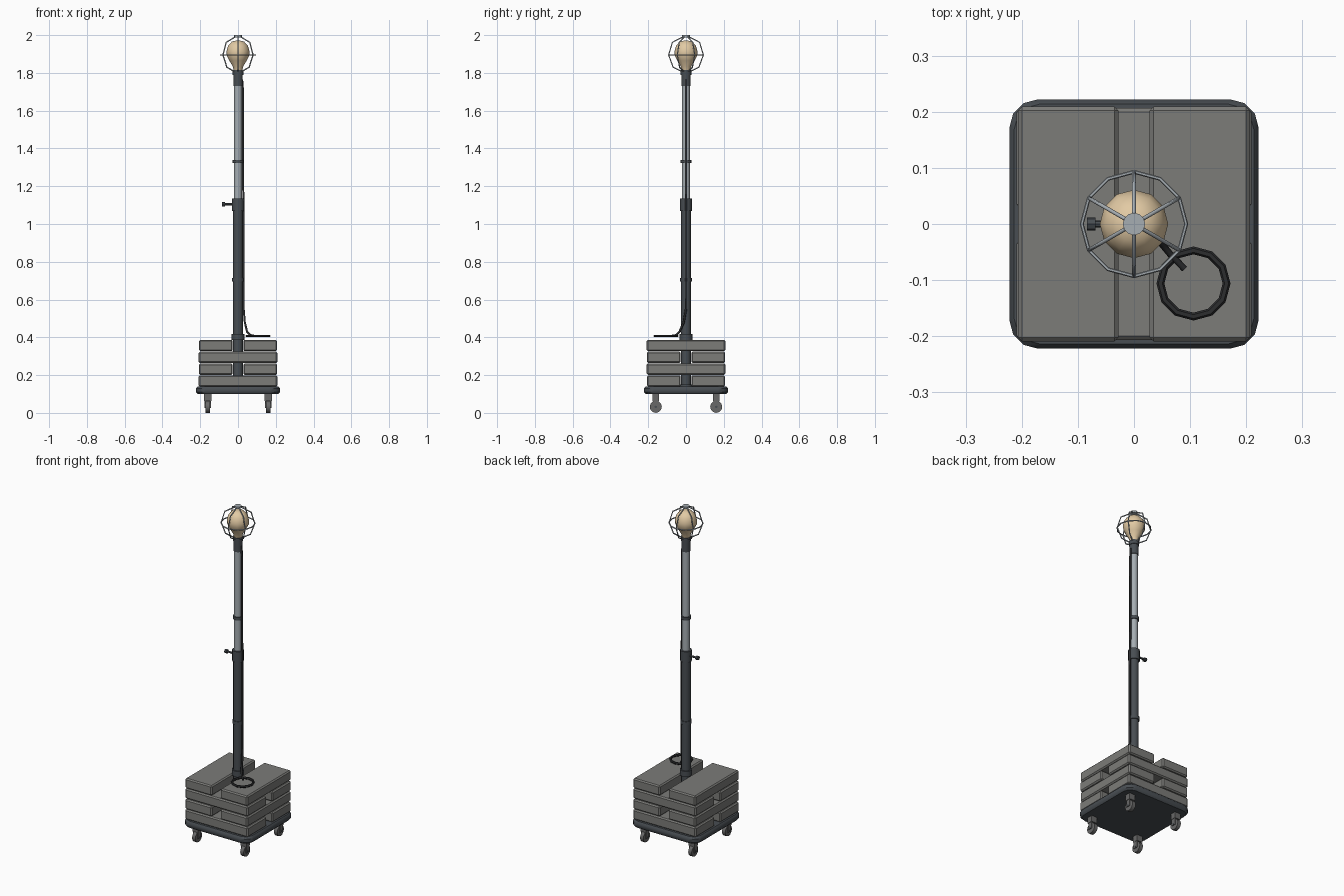
import bpy, math
from mathutils import Vector

if "Cube" in bpy.data.objects:
    bpy.data.objects.remove(bpy.data.objects["Cube"])


def mat(name, r, g, b):
    m = bpy.data.materials.new(name)
    m.diffuse_color = (r, g, b, 1)
    m.use_nodes = True
    m.node_tree.nodes["Principled BSDF"].inputs["Base Color"].default_value = m.diffuse_color
    return m


DARK = mat("dark_painted_steel", 0.065, 0.075, 0.085)
STEEL = mat("galvanised_steel", 0.38, 0.42, 0.45)
CONCRETE = mat("concrete_grey", 0.20, 0.20, 0.19)
BLACK = mat("black_rubber", 0.025, 0.026, 0.028)
WHEEL = mat("wheel_grey", 0.14, 0.14, 0.14)
GLASS = mat("warm_bulb", 0.76, 0.59, 0.37)


def finish(o, name, m, smooth=False):
    o.name = name
    o.data.materials.clear()
    o.data.materials.append(m)
    if smooth:
        bpy.ops.object.select_all(action='DESELECT')
        o.select_set(True)
        bpy.context.view_layer.objects.active = o
        bpy.ops.object.shade_smooth_by_angle(angle=math.radians(40))
    return o


def box(name, m, lo, hi, bevel=0.0, seg=1):
    lo, hi = Vector(lo), Vector(hi)
    bpy.ops.mesh.primitive_cube_add(size=1, location=(lo + hi) / 2)
    o = bpy.context.object
    o.scale = hi - lo
    bpy.ops.object.transform_apply(location=False, rotation=False, scale=True)
    if bevel:
        b = o.modifiers.new("bevel", 'BEVEL')
        b.width, b.segments = bevel, seg
    return finish(o, name, m)


def cyl(name, m, r, a, b, n=12):
    a, b = Vector(a), Vector(b)
    bpy.ops.mesh.primitive_cylinder_add(vertices=n, radius=r, depth=(b - a).length,
                                        location=(a + b) / 2)
    o = bpy.context.object
    o.rotation_euler = (b - a).to_track_quat('Z', 'Y').to_euler()
    return finish(o, name, m, True)


def post(name, m, r, z0, z1, n=12):
    return cyl(name, m, r, (0, 0, z0), (0, 0, z1), n)


def torus(name, m, loc, R, r, n=12, k=6):
    bpy.ops.mesh.primitive_torus_add(major_radius=R, minor_radius=r, major_segments=n,
                                     minor_segments=k, location=loc)
    return finish(bpy.context.object, name, m, True)


def tube(name, m, pts, r, res=1):
    c = bpy.data.curves.new(name, 'CURVE')
    c.dimensions, c.bevel_depth, c.bevel_resolution = '3D', r, res
    c.use_fill_caps = True
    s = c.splines.new('POLY')
    s.points.add(len(pts) - 1)
    for p, q in zip(s.points, pts):
        p.co = (*q, 1)
    o = bpy.data.objects.new(name, c)
    bpy.context.collection.objects.link(o)
    return finish(o, name, m)


# base plate: rounded square outline, softened rim
R, C = 0.222, 0.05
outline = []
for q in range(4):
    cx = (R - C) * (1 if q in (0, 3) else -1)
    cy = (R - C) * (1 if q < 2 else -1)
    for i in range(4):
        a = math.radians(90 * q + 30 * i)
        outline.append((cx + C * math.cos(a), cy + C * math.sin(a)))
N = len(outline)
verts = []
for z, s in ((0.10, 0.965), (0.11, 1), (0.13, 1), (0.14, 0.965)):
    verts += [(x * s, y * s, z) for x, y in outline]
faces = [tuple(reversed(range(N))), tuple(range(3 * N, 4 * N))]
for k in range(3):
    for i in range(N):
        j = (i + 1) % N
        faces.append((k * N + i, k * N + j, (k + 1) * N + j, (k + 1) * N + i))
me = bpy.data.meshes.new("base_plate")
me.from_pydata(verts, [], faces)
plate = bpy.data.objects.new("base_plate", me)
bpy.context.collection.objects.link(plate)
finish(plate, "base_plate", DARK, True)

# ballast slabs, two per layer, direction alternating
for k in range(4):
    z0 = 0.139 + k * 0.0625
    for s in (-1, 1):
        u = sorted((s * 0.028, s * 0.207))
        lo, hi = (u[0], -0.209, z0), (u[1], 0.209, z0 + 0.06)
        if k % 2 == 0:
            lo, hi = (lo[1], lo[0], lo[2]), (hi[1], hi[0], hi[2])
        box("ballast_slab", CONCRETE, lo, hi, 0.007)

# casters
for x in (-0.16, 0.16):
    for y in (-0.16, 0.16):
        cyl("caster_wheel", WHEEL, 0.032, (x - 0.011, y, 0.032), (x + 0.011, y, 0.032), 12)
        cyl("caster_axle", DARK, 0.007, (x - 0.018, y, 0.032), (x + 0.018, y, 0.032), 6)
        box("caster_housing", WHEEL, (x - 0.019, y - 0.017, 0.064), (x + 0.019, y + 0.017, 0.101))
        for s in (-1, 1):
            box("caster_fork", WHEEL, (x + s * 0.015 - 0.002, y - 0.014, 0.025),
                (x + s * 0.015 + 0.002, y + 0.014, 0.066))

# telescopic mast with collars
post("lower_mast", DARK, 0.026, 0.13, 1.10)
post("upper_mast", STEEL, 0.021, 1.08, 1.75)
post("mast_foot", DARK, 0.034, 0.138, 0.15)
post("mast_collar", DARK, 0.034, 0.385, 0.418)
post("clamp_collar", DARK, 0.032, 1.07, 1.135)
post("cable_clip_low", DARK, 0.031, 0.695, 0.715)
post("cable_clip_high", DARK, 0.028, 1.322, 1.34)
cyl("clamp_screw", DARK, 0.006, (-0.028, 0, 1.105), (-0.07, 0, 1.105), 8)
cyl("clamp_knob", DARK, 0.012, (-0.069, 0, 1.105), (-0.084, 0, 1.105), 8)

# lamp socket
post("lamp_socket", DARK, 0.025, 1.73, 1.80)
post("socket_rim", DARK, 0.028, 1.79, 1.815)

# bulb: revolved profile
prof = [(0.022, 1.81), (0.028, 1.835), (0.046, 1.865), (0.059, 1.89),
        (0.061, 1.915), (0.052, 1.945), (0.032, 1.966)]
verts = [(r * math.cos(math.tau * i / 12), r * math.sin(math.tau * i / 12), z)
         for r, z in prof for i in range(12)] + [(0, 0, 1.973)]
faces = [(k * 12 + i, k * 12 + (i + 1) % 12, (k + 1) * 12 + (i + 1) % 12, (k + 1) * 12 + i)
         for k in range(len(prof) - 1) for i in range(12)]
top = (len(prof) - 1) * 12
faces += [(top + i, top + (i + 1) % 12, len(verts) - 1) for i in range(12)]
faces.append(tuple(reversed(range(12))))
me = bpy.data.meshes.new("bulb")
me.from_pydata(verts, [], faces)
bulb = bpy.data.objects.new("bulb", me)
bpy.context.collection.objects.link(bulb)
finish(bulb, "bulb", GLASS, True)

# wire cage: six ribs, waist ring and top cap
for i in range(6):
    a = math.radians(30 + 60 * i)
    tube("cage_rib", STEEL, [(r * math.cos(a), r * math.sin(a), z) for r, z in
                             ((0.024, 1.808), (0.068, 1.83), (0.092, 1.895),
                              (0.072, 1.962), (0.012, 1.993))], 0.0035)
torus("cage_ring", STEEL, (0, 0, 1.895), 0.093, 0.0035)
post("cage_cap", STEEL, 0.02, 1.988, 2.0)

# power cable down the mast and coil on the slabs
tube("power_cable", BLACK, [(0.022, 0, 1.765), (0.027, 0, 1.70), (0.027, 0, 1.2),
                            (0.030, 0, 1.1), (0.030, 0, 0.55), (0.036, -0.012, 0.48),
                            (0.048, -0.034, 0.43), (0.064, -0.053, 0.412),
                            (0.09, -0.08, 0.407)], 0.006)
torus("cable_coil", BLACK, (0.106, -0.106, 0.407), 0.059, 0.007)
